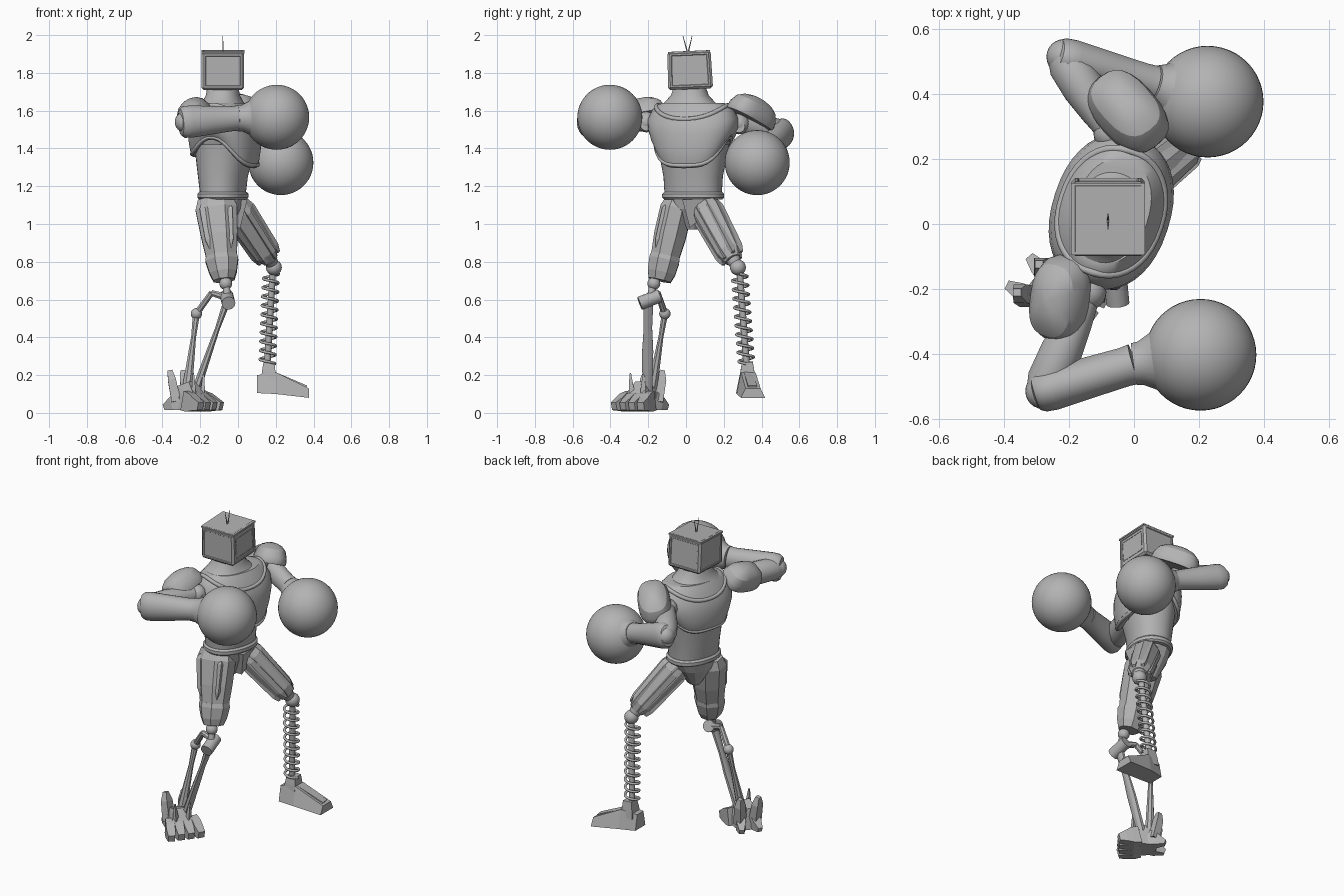
import bpy, bmesh, math
from mathutils import Vector as V, Matrix

if "Cube" in bpy.data.objects:
    bpy.data.objects.remove(bpy.data.objects["Cube"])

grey = bpy.data.materials.new("plain grey")
grey.use_nodes = True
grey.diffuse_color = (0.45, 0.45, 0.45, 1)
grey.node_tree.nodes["Principled BSDF"].inputs["Base Color"].default_value = grey.diffuse_color
YAW = Matrix.Rotation(math.radians(-18), 3, 'Z')


def finish(name, bm, smooth=35):
    bmesh.ops.recalc_face_normals(bm, faces=bm.faces)
    me = bpy.data.meshes.new(name)
    bm.to_mesh(me)
    bm.free()
    me.materials.append(grey)
    ob = bpy.data.objects.new(name, me)
    bpy.context.collection.objects.link(ob)
    bpy.ops.object.select_all(action='DESELECT')
    ob.select_set(True)
    bpy.context.view_layer.objects.active = ob
    if smooth:
        bpy.ops.object.shade_smooth_by_angle(angle=math.radians(smooth))


def loft(name, rings, smooth=35):
    bm = bmesh.new()
    rows = [[bm.verts.new(p) for p in ring] for ring in rings]
    n = len(rows[0])
    for lo, hi in zip(rows, rows[1:]):
        for i in range(n):
            j = (i + 1) % n
            bm.faces.new((lo[i], lo[j], hi[j], hi[i]))
    bm.faces.new(rows[0])
    bm.faces.new(rows[-1])
    finish(name, bm, smooth)


def limb(name, a, b, profile, sides=24, ref=(0, 0, 1), smooth=35):
    """Loft from a to b; profile rows are (t, half width, half height along ref)."""
    a, b = V(a), V(b)
    axis = (b - a).normalized()
    side = axis.cross(V(ref)).normalized()
    up = side.cross(axis)
    rings = []
    for t, w, h in profile:
        c = a.lerp(b, t)
        angles = [2 * math.pi * (i + 0.5) / sides for i in range(sides)]
        rings.append([c + side * w * math.cos(q) + up * h * math.sin(q) for q in angles])
    loft(name, rings, smooth)


def rod(name, a, b, r, r2=None, sides=12):
    r2 = r2 or r
    limb(name, a, b, [(0, r, r), (1, r2, r2)], sides, (0.1, 0.2, 1) if a[2] == b[2] else (0, 1, 0))


def ball(name, c, r, segs=24):
    bm = bmesh.new()
    bmesh.ops.create_uvsphere(bm, u_segments=segs, v_segments=segs // 2, radius=r)
    bm.transform(Matrix.Translation(c))
    finish(name, bm)


def hull(name, pts):
    bm = bmesh.new()
    for p in pts:
        bm.verts.new(p)
    bmesh.ops.convex_hull(bm, input=bm.verts)
    finish(name, bm, 0)


def tube(name, pts, r, closed=False):
    cu = bpy.data.curves.new(name, 'CURVE')
    cu.dimensions, cu.bevel_depth, cu.bevel_resolution = '3D', r, 2
    sp = cu.splines.new('POLY')
    sp.points.add(len(pts) - 1)
    for q, p in zip(sp.points, pts):
        q.co = (*p, 1)
    sp.use_cyclic_u = closed
    cu.materials.append(grey)
    bpy.context.collection.objects.link(bpy.data.objects.new(name, cu))


def squircle(q, power):
    return [math.copysign(abs(g) ** power, g) for g in (math.cos(q), math.sin(q))]


def oval(c, z, depth, width, lift=0, tilt=0, n=40):
    """Horizontal torso section, raised by lift at the flanks and tilt at the back."""
    out = []
    for i in range(n):
        q = 2 * math.pi * i / n
        fx, fy = squircle(q, 0.9)
        p = YAW @ V((depth * fx, width * fy, 0))
        out.append(p + V((c[0], c[1], z + lift * math.sin(q) ** 4 + tilt * (1 - math.cos(q)))))
    return out


# Torso: belly, chest with overhanging lower rim, neck, collar, belt, pelvis
mid, core, nape = (-0.08, 0.038), (-0.07, 0.038), (-0.08, 0.02)
loft("belly", [oval(mid, 1.15, .113, .153), oval(mid, 1.25, .126, .158), oval(core, 1.42, .155, .19)])
loft("chest", [oval(core, *s) for s in (
    (1.31, .14, .17, .12, .03), (1.295, .163, .195, .12, .03), (1.33, .175, .21, .11, .025),
    (1.39, .182, .228, .07, .02), (1.48, .182, .243, .03), (1.53, .173, .243, .03),
    (1.57, .155, .22, .035), (1.61, .135, .19, .025), (1.64, .115, .165))])
loft("neck", [oval(nape, *s) for s in (
    (1.61, .125, .175), (1.645, .105, .135), (1.68, .088, .1), (1.73, .08, .082))])
tube("collar", [p - V((0, 0, .075 * abs(math.cos(2 * math.pi * i / 40)) ** 1.5))
                for i, p in enumerate(oval(core, 1.63, .156, .196))], 0.012, True)
tube("chest_rim", oval(core, 1.31, .167, .2, .12, .03), 0.011, True)
loft("belt", [oval(mid, z, .128 - k, .165 - k) for z, k in ((1.13, .01), (1.14, 0), (1.16, 0), (1.17, .01))])
loft("pelvis", [oval(mid, *s, n=12) for s in ((1.14, .118, .14), (1.08, .105, .11), (0.97, .045, .03))], 0)
hull("groin_plate", [(x, y, z) for y, z in ((-.02, 1.13), (.1, 1.13), (.07, 1.02), (.02, .98))
                     for x in (-.06, .05 - (1.13 - z) * .25)])

# Head: boxed monitor with recessed sides, lid, dashed screen frame and antenna
tilt = Matrix.Translation((-0.08, 0.02, 1.815)) @ Matrix.Rotation(math.radians(2.5), 4, 'X')
bm = bmesh.new()
bmesh.ops.create_cube(bm, size=1)
for v in bm.verts:
    grow = 1.0 if v.co.z < 0 else 0.96
    v.co = V((v.co.x * .226, v.co.y * .238 * grow, v.co.z * .202))
bmesh.ops.bevel(bm, geom=bm.edges[:], offset=0.012, segments=1, affect='EDGES')
for f in [f for f in bm.faces if f.calc_area() > 0.02 and abs(f.normal.z) < 0.5]:
    bmesh.ops.inset_individual(bm, faces=[f], thickness=0.012, depth=0.0)
    bmesh.ops.inset_individual(bm, faces=[f], thickness=0.004, depth=-0.004)
bm.transform(tilt)
finish("head", bm, 0)


def plate(name, c, size):
    bm = bmesh.new()
    bmesh.ops.create_cube(bm, size=1)
    bm.transform(tilt @ Matrix.Translation(c) @ Matrix.Diagonal((*size, 1)))
    finish(name, bm, 0)


plate("head_lid", (0, 0, .096), (.228, .222, .009))
for s in (-1, 1):
    for i in range(-3, 4):
        plate("screen_dash", (.109, i * .024, s * .062), (.006, .016, .004))
    for i in range(-2, 3):
        plate("screen_dash", (.109, s * .084, i * .024), (.006, .004, .016))
    rod("antenna", (-.08, .01, 1.9), (-.08, .008 + s * .024, 1.995), .004, .0015, 6)

# Arms: shoulder joint, elbow, wrist and glove centre for each side
arms = {
    "right": ((-.14, -.21, 1.54), (-.28, -.515, 1.54), (0, -.432, 1.56), (.205, -.403, 1.565)),
    "left": ((-.07, .28, 1.53), (-.215, .515, 1.485), (.06, .432, 1.395), (.227, .377, 1.325)),
}
for side, (shoulder, elbow, wrist, glove) in arms.items():
    ball(side + "_glove", glove, 0.172, 48)
    k = 1.0 if side == "right" else 0.9
    limb(side + "_forearm", elbow, wrist, [(t, w * k, h * k) for t, w, h in (
        (-.1, .035, .045), (-.08, .054, .07), (-.02, .064, .084), (.1, .068, .086), (.5, .064, .076),
        (.9, .061, .066), (1, .064, .068))])
    limb(side + "_cuff", wrist, glove, [(0, .066 * k, .07 * k), (.1, .068, .07), (.3, .09, .09), (.5, .125, .125)])
    limb(side + "_upper_arm", shoulder, elbow, [
        (0, .04, .045), (.3, .055, .06), (.6, .066, .07), (.9, .066, .066), (1, .055, .055)], 16)
    ball(side + "_shoulder_joint", shoulder, 0.055)
    ball(side + "_elbow_joint", elbow, 0.055)
    disc = V(shoulder) + V((.05, 0, -.015))
    rod(side + "_shoulder_disc", disc - V((.06, 0, 0)), disc, .038, .032, 20)


def pad(name, c, size, yaw, roll, pitch):
    """Domed shell with a turned rim, sloping down towards its outer end."""
    rot = Matrix.Identity(3)
    for angle, axis in ((yaw, 'Z'), (pitch, 'X'), (roll, 'Y')):
        rot = rot @ Matrix.Rotation(math.radians(angle), 3, axis)
    rings = []
    for k, h in ((.8, -.5), (.97, -.55), (1, -.4), (.98, 0), (.84, .5), (.6, .8), (.3, .95), (.05, 1)):
        ring = []
        for i in range(24):
            fx, fy = squircle(2 * math.pi * i / 24, 0.75)
            ring.append(V(c) + rot @ V((fx * k * size[0], fy * k * size[1], h * size[2])))
        rings.append(ring)
    loft(name, rings, 25)


pad("right_shoulder_pad", (-.235, -.232, 1.585), (.09, .135, .08), -8, -30, 12)
pad("left_shoulder_pad", (-.022, .355, 1.595), (.095, .145, .08), 42, 12, -24)

# Right leg: armoured thigh, hinge, twin shin struts
hip, knee = V((-.118, -.042, 1.12)), V((-.075, -.138, .71))
limb("right_thigh", hip, knee, [(-.03, .1, .07), (.1, .12, .092), (.45, .104, .092), (.75, .086, .08),
                                (1, .06, .064)], 8, (0, 1, 0), 0)
limb("right_knee_guard", hip, knee, [(.7, .088, .083), (.76, .094, .087), (.92, .078, .08), (1.02, .06, .064)],
     8, (0, 1, 0), 0)
for dx in (-.06, .055):
    limb("right_thigh_plate", hip + V((dx, -.045, 0)), knee + V((dx * .6, -.035, 0)),
         [(.04, .03, .02), (.1, .045, .044), (.5, .04, .046), (.62, .02, .03)], 4, (0, 1, 0), 0)
ball("right_knee_ball", (-.065, -.17, .685), .034)
rod("right_knee_post", (-.065, -.17, .7), (-.055, -.19, .6), .02)
rod("right_hinge", (-.05, -.245, .58), (-.06, -.14, .62), .036, sides=20)
ankle = V((-.23, -.205, .1))
link, pivot = V((-.14, -.15, .635)), V((-.22, -.112, .525))
rod("right_link", (-.055, -.165, .61), link, .022, .016, 8)
rod("right_link", link, pivot, .016, .018, 8)
ball("right_pivot", pivot, .03)
limb("right_shin", (-.055, -.2, .6), ankle, [(0, .022, .03), (.3, .014, .024), (.55, .018, .032), (1, .026, .028)],
     8, (0, 1, 0))
limb("right_rear_strut", pivot, (-.27, -.18, .12), [(0, .02, .018), (.3, .014, .014), (.75, .024, .024),
                                                   (1, .03, .026)], 8, (0, 1, 0))

# Right foot: wedge body, blunt fanned toes, heel blocks and upright fins
foot = Matrix.Translation((-.236, -.238, 0)) @ Matrix.Rotation(math.radians(-38), 4, 'Z')
at = lambda *p: foot @ V(p)
hull("right_foot", [at(x, s * w, z) for s in (-1, 1) for x, w, z in (
    (-.1, .055, .015), (-.08, .045, .14), (0, .04, .165), (.06, .085, .015), (.05, .065, .1))])
for i in range(4):
    y = (i - 1.5) * .046
    limb("right_toe", at(0, y, .065), at(.118, y * 1.3, .035),
         [(0, .034, .075), (.35, .036, .07), (.65, .036, .05), (1, .028, .03)], 4, smooth=0)
for s in (-1, 1):
    limb("right_heel_block", at(-.05, s * .035, .065), at(-.15, s * .055, .03),
         [(0, .036, .07), (.5, .038, .05), (1, .02, .02)], 4, smooth=0)
    limb("right_foot_fin", at(-.08, s * .045, .06), at(-.115, s * .055, .225),
         [(0, .045, .035), (.7, .04, .03), (1, .016, .018)], 4, (1, 0, 0), 0)
    limb("right_ankle_fin", at(.03, s * .035, .06), at(.035, s * .045, .21),
         [(0, .024, .02), (.5, .018, .014), (1, .006, .005)], 4, (1, 0, 0), 0)

# Left leg: ridged thigh, knee ball, spring over a rod
hip, knee = V((-.015, .1, 1.09)), V((.17, .25, .81))
limb("left_thigh", hip, knee, [(-.1, .06, .07), (.1, .078, .09), (.45, .074, .084), (.85, .066, .074),
                               (1, .045, .045)], 10, smooth=0)
axis = (knee - hip).normalized()
u = axis.cross(V((0, 0, 1))).normalized()
w = u.cross(axis)
for i in range(6):
    q = math.pi * i / 3
    off = u * math.cos(q) * .062 + w * math.sin(q) * .07
    limb("left_thigh_ridge", hip + off, knee + off * .85,
         [(0, .012, .012), (.12, .03, .024), (.85, .028, .022), (.97, .014, .01)], 4, smooth=0)
ball("left_knee_ball", (.19, .275, .77), .042)
rod("left_knee_post", knee, (.19, .275, .77), .04, .025)
top, base = V((.175, .283, .735)), V((.155, .32, .26))
rod("left_rod", top + V((.01, 0, .03)), base, .018)
turns, steps = 10, 18
tube("left_spring", [top.lerp(base, i / (turns * steps)) + V((
    math.cos(2 * math.pi * i / steps), math.sin(2 * math.pi * i / steps), 0)) * .041
    for i in range(turns * steps + 1)], .0075)

# Left foot: tapered wedge, ankle block, raised instep
sections = ((.1, .105, .2, .315, .05), (.2, .1, .215, .33, .062), (.375, .08, .13, .355, .064))
loft("left_foot", [[V((x, y + s * h * k, z)) for s, k, z in (
    (-1, 1, lo), (1, 1, lo), (1, .62, hi), (-1, .62, hi))] for x, lo, hi, y, h in sections], 0)
limb("left_ankle", (.16, .325, .17), (.165, .325, .27), [(0, .06, .055), (.5, .052, .05), (1, .04, .042)],
     4, (1, 0, 0), 0)
limb("left_instep", (.17, .328, .21), (.36, .352, .135), [(0, .035, .022), (1, .034, .014)], 4, smooth=0)
